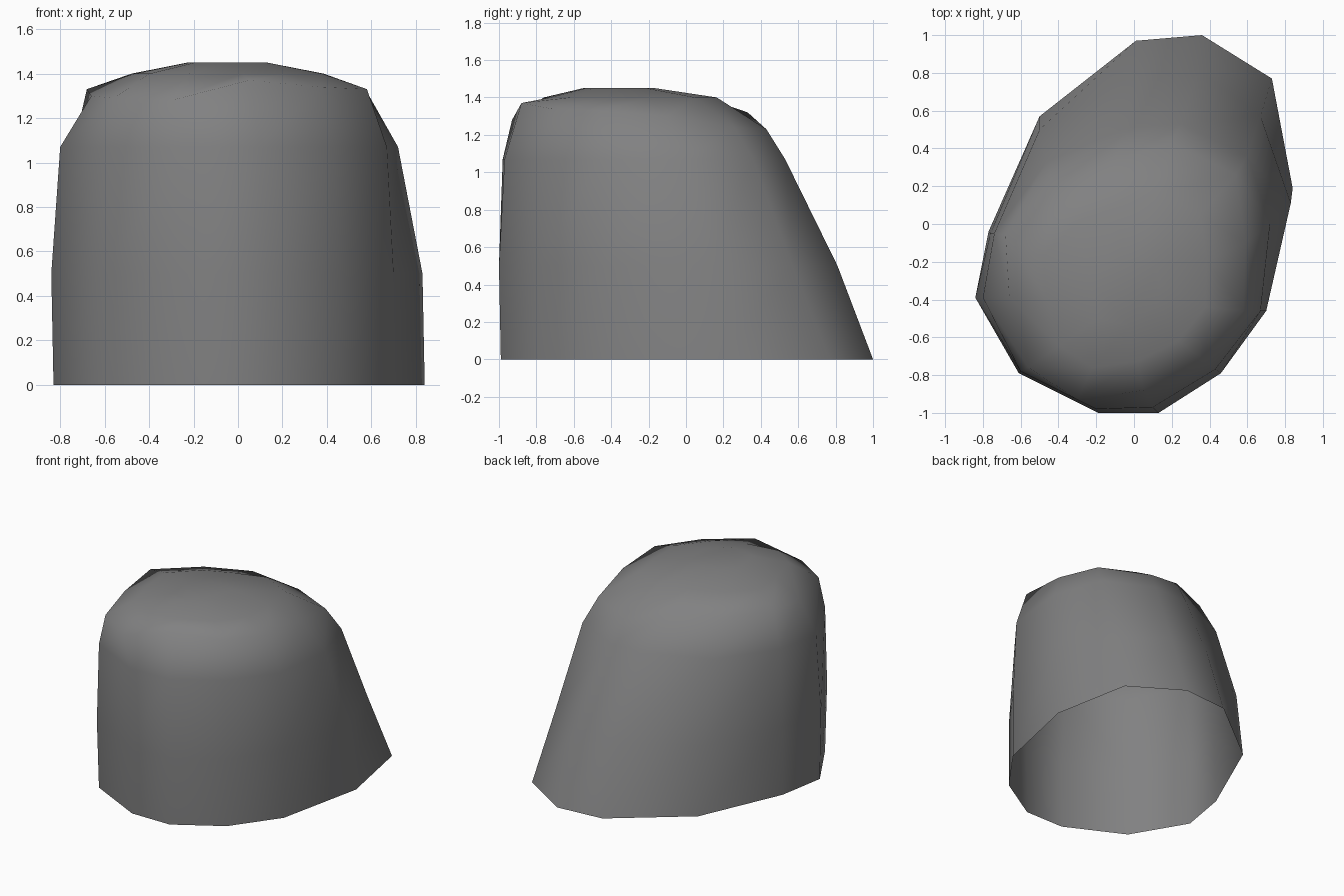
import bpy, bmesh

if "Cube" in bpy.data.objects:
    bpy.data.objects.remove(bpy.data.objects["Cube"])

# Outlines as 12 (x, y) points, counted clockwise from the back right corner
base = [(.73, .77), (.84, .19), (.70, -.46), (.46, -.79), (.13, -.99), (-.18, -.99),
        (-.60, -.78), (-.83, -.39), (-.77, -.04), (-.50, .57), (.01, .97), (.36, 1.0)]
middle = [(.67, .57), (.83, .11), (.70, -.46), (.46, -.79), (.13, -1.0), (-.19, -1.0),
          (-.61, -.79), (-.84, -.39), (-.76, -.05), (-.50, .50), (.01, .80), (.34, .81)]
shoulder = [(.60, .36), (.72, .0), (.67, -.46), (.43, -.77), (.10, -.97), (-.20, -.98),
            (-.60, -.78), (-.80, -.39), (-.74, -.05), (-.46, .33), (-.04, .51), (.25, .53)]
rim = [(.54, .26, 1.24), (.59, -.10, 1.30), (.58, -.46, 1.33), (.37, -.72, 1.34),
       (.05, -.88, 1.37), (-.30, -.93, 1.28), (-.56, -.76, 1.29), (-.66, -.39, 1.30),
       (-.68, -.06, 1.33), (-.42, .20, 1.32), (-.11, .33, 1.32), (.20, .43, 1.23)]


def shrink(scale, z):
    """Copy the rim inwards to a level height for the domed cap."""
    cx, cy = -.05, -.40
    return [(cx + (x - cx) * scale, cy + (y - cy) * scale, z) for x, y, _ in rim]


rings = [[(x, y, 0) for x, y in base],
         [(x, y, .5) for x, y in middle],
         [(x, y, 1.07) for x, y in shoulder],
         rim, shrink(.68, 1.40), shrink(.28, 1.45)]

# Rock body: rings joined by side walls, closed cap, open underneath
bm = bmesh.new()
loops = [[bm.verts.new(p) for p in ring] for ring in rings]
n = len(base)
for low, high in zip(loops, loops[1:]):
    for i in range(n):
        j = (i + 1) % n
        bm.faces.new((low[j], low[i], high[i], high[j]))
bm.faces.new(loops[-1][::-1])
for f in bm.faces:
    f.smooth = True
bm.normal_update()

mesh = bpy.data.meshes.new("rock")
bm.to_mesh(mesh)
bm.free()
rock = bpy.data.objects.new("rock", mesh)
bpy.context.collection.objects.link(rock)

# Single grey stone colour
stone = bpy.data.materials.new("stone grey")
stone.diffuse_color = (.22, .22, .222, 1)
stone.use_nodes = True
stone.node_tree.nodes["Principled BSDF"].inputs["Base Color"].default_value = stone.diffuse_color
mesh.materials.append(stone)
